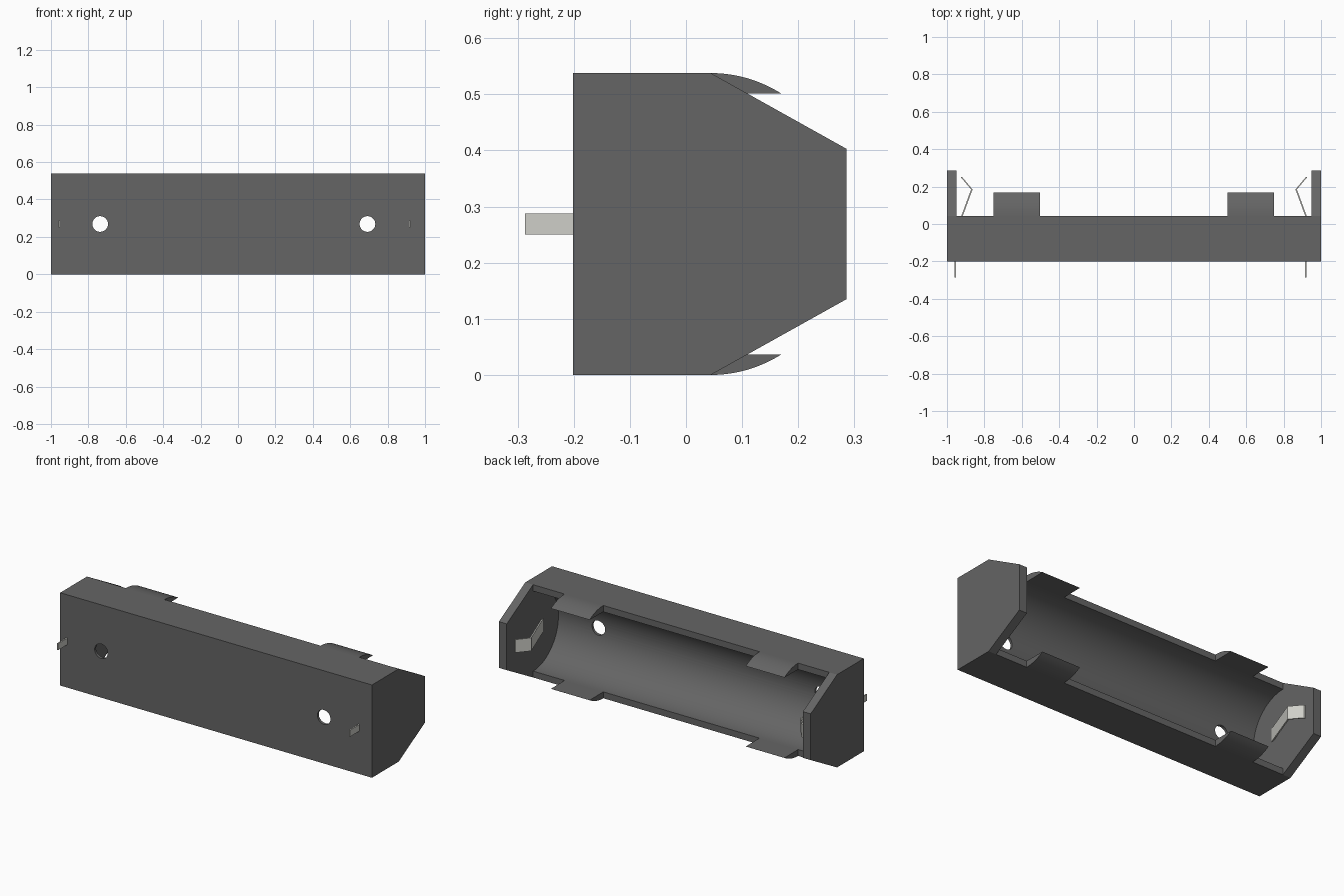
import bpy, bmesh, math
from mathutils import Vector

if "Cube" in bpy.data.objects:
    bpy.data.objects.remove(bpy.data.objects["Cube"])

ZC, R, YR = 0.269, 0.232, 0.044      # trough axis height, radius, rim depth


def material(name, c):
    m = bpy.data.materials.new(name)
    m.diffuse_color = (*c, 1)
    m.use_nodes = True
    m.node_tree.nodes["Principled BSDF"].inputs["Base Color"].default_value = m.diffuse_color
    return m


DARK = material("dark_plastic", (0.13, 0.13, 0.13))
METAL = material("metal", (0.62, 0.62, 0.58))


def prism(name, pts, axis, a, b, mat):
    """Extrude a closed 2D profile: axis 'x' uses (y, z), 'y' uses (x, z), 'z' uses (x, y)."""
    place = {'x': lambda p: (a, p[0], p[1]),
             'y': lambda p: (p[0], a, p[1]),
             'z': lambda p: (p[0], p[1], a)}[axis]
    step = Vector([(b - a) if axis == k else 0 for k in 'xyz'])
    bm = bmesh.new()
    face = bm.faces.new([bm.verts.new(place(p)) for p in pts])
    ext = bmesh.ops.extrude_face_region(bm, geom=[face], use_keep_orig=True)
    bmesh.ops.translate(bm, vec=step, verts=[v for v in ext["geom"] if isinstance(v, bmesh.types.BMVert)])
    bmesh.ops.recalc_face_normals(bm, faces=bm.faces)
    me = bpy.data.meshes.new(name)
    bm.to_mesh(me)
    bm.free()
    ob = bpy.data.objects.new(name, me)
    bpy.context.collection.objects.link(ob)
    me.materials.append(mat)
    return ob


def activate(ob):
    bpy.ops.object.select_all(action='DESELECT')
    ob.select_set(True)
    bpy.context.view_layer.objects.active = ob


def smooth(ob):
    activate(ob)
    bpy.ops.object.shade_smooth_by_angle(angle=math.radians(25))


def cut(ob, cutter):
    m = ob.modifiers.new("cut", 'BOOLEAN')
    m.operation, m.solver, m.object = 'DIFFERENCE', 'EXACT', cutter
    cutter.hide_render = True
    activate(ob)
    bpy.ops.object.modifier_apply(modifier=m.name)
    bpy.data.objects.remove(cutter)


# Holder body: full-length block with chamfered end profile
body = prism("holder_body", [(-0.201, 0), (YR, 0), (0.286, 0.135), (0.286, 0.403),
                             (YR, 0.538), (-0.201, 0.538)], 'x', -1, 1, DARK)

# Half-round trough, open above the rim, leaving the two end walls
N = 48
arc = [(YR - R * math.sin(math.pi * i / N), ZC - R * math.cos(math.pi * i / N)) for i in range(N + 1)]
cut(body, prism("trough_cutter", arc + [(YR, 0.7), (0.5, 0.7), (0.5, -0.2), (YR, -0.2)],
                'x', -0.95, 0.95, DARK))

# Mounting holes through the floor
for x in (-0.737, 0.692):
    ring = [(x + 0.042 * math.cos(math.tau * i / 32), ZC + 0.042 * math.sin(math.tau * i / 32))
            for i in range(32)]
    cut(body, prism("hole_cutter", ring, 'y', -0.3, 0.0, DARK))
smooth(body)

# Four retaining clips, curved outside and flat inside
depth, thick = 0.125, 0.036
rc = (depth ** 2 + thick ** 2) / (2 * thick)
top = math.asin(depth / rc)
for sz, level in ((1, "upper"), (-1, "lower")):
    for x0, side in ((-0.75, "left"), (0.5, "right")):
        pts = [(YR, ZC + sz * R)]
        for i in range(11):
            t = top * i / 10
            pts.append((YR + rc * math.sin(t), ZC + sz * (ZC - rc + rc * math.cos(t))))
        smooth(prism(f"{level}_{side}_clip", pts, 'x', x0, x0 + 0.248, DARK))

# Bent spring contacts and solder pins
T = 0.004
for s, side, pin_x in ((-1, "left", -0.957), (1, "right", 0.917)):
    path = [(0.952, -0.045), (0.867, 0.185), (0.922, 0.25)]
    strip = [(s * (x - T), y) for x, y in path] + [(s * (x + T), y) for x, y in reversed(path)]
    prism(f"{side}_contact", strip, 'z', ZC - 0.038, ZC + 0.038, METAL)
    prism(f"{side}_pin", [(pin_x - T, -0.287), (pin_x + T, -0.287), (pin_x + T, -0.195),
                          (pin_x - T, -0.195)], 'z', 0.25, 0.288, METAL)
